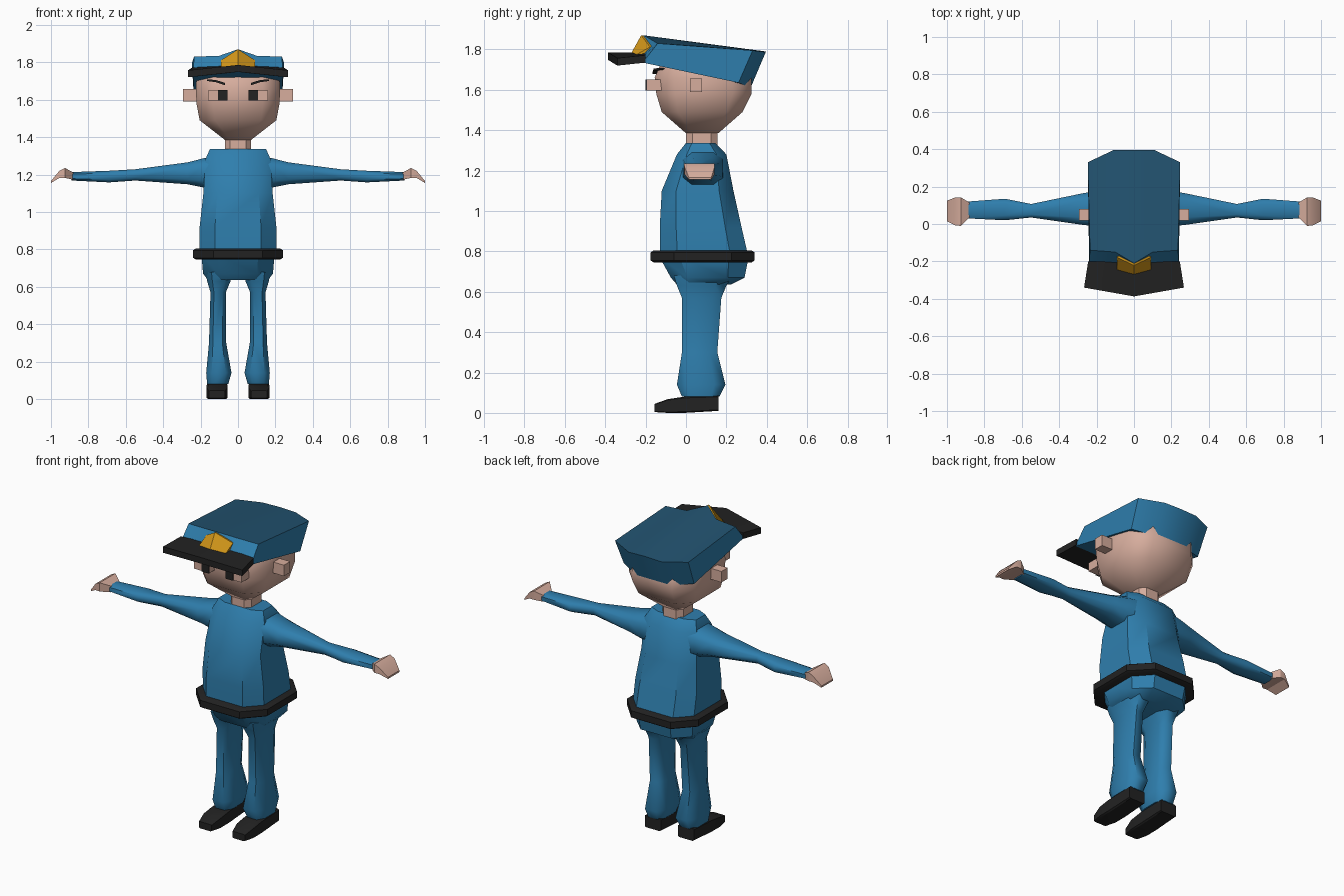
import bpy
import bmesh
import math

default_cube = bpy.data.objects.get("Cube")
if default_cube:
    bpy.data.objects.remove(default_cube, do_unlink=True)


def make_material(name, red, green, blue):
    material = bpy.data.materials.new(name)
    material.use_nodes = True
    colour = (red, green, blue, 1)
    material.diffuse_color = colour
    shader = material.node_tree.nodes["Principled BSDF"]
    shader.inputs["Base Color"].default_value = colour
    shader.inputs["Roughness"].default_value = 0.8
    return material


BLUE = make_material("uniform_blue", 0.028, 0.21, 0.42)
DARK_BLUE = make_material("cap_top_dark_blue", 0.016, 0.085, 0.16)
SKIN = make_material("skin", 0.68, 0.42, 0.34)
BLACK = make_material("leather_black", 0.016, 0.016, 0.016)
GOLD = make_material("badge_gold", 0.65, 0.31, 0.01)


def build(name, points, faces, material, mirror=False, sharp_angle=40):
    """Create an object from points and faces, optionally mirrored across x."""
    bm = bmesh.new()
    corners = [bm.verts.new(point) for point in points]
    for face in faces:
        bm.faces.new([corners[index] for index in face])
    bmesh.ops.remove_doubles(bm, verts=bm.verts[:], dist=0.0005)
    if mirror:
        geometry = bm.verts[:] + bm.edges[:] + bm.faces[:]
        bmesh.ops.mirror(bm, geom=geometry, axis='X', merge_dist=0.0005)
    bmesh.ops.recalc_face_normals(bm, faces=bm.faces[:])
    mesh = bpy.data.meshes.new(name)
    bm.to_mesh(mesh)
    bm.free()
    mesh.materials.append(material)
    for polygon in mesh.polygons:
        polygon.use_smooth = True
    mesh.set_sharp_from_angle(angle=math.radians(sharp_angle))
    obj = bpy.data.objects.new(name, mesh)
    bpy.context.collection.objects.link(obj)
    return obj


def octagon(a0, a1, b0, b1, k):
    """Eight-sided outline in a rectangle; k = 1 gives the full rectangle."""
    signs = [(k, -1), (1, -k), (1, k), (k, 1), (-k, 1), (-1, k), (-1, -k), (-k, -1)]
    middle_a, middle_b = (a0 + a1) / 2, (b0 + b1) / 2
    half_a, half_b = (a1 - a0) / 2, (b1 - b0) / 2
    return [(middle_a + s * half_a, middle_b + t * half_b) for s, t in signs]


def loft(name, axis, rings, material, k=0.55, mirror=False, sharp_angle=40):
    """Skin octagonal rings (position, a0, a1, b0, b1) along an axis."""
    place = {
        'X': lambda p, a, b: (p, a, b),
        'Y': lambda p, a, b: (a, p, b),
        'Z': lambda p, a, b: (a, b, p),
    }[axis]
    points = []
    for position, *limits in rings:
        points += [place(position, a, b) for a, b in octagon(*limits, k)]
    last = len(points) - 8
    faces = [range(8), range(last, last + 8)]
    for start in range(0, last, 8):
        for i in range(8):
            j = (i + 1) % 8
            faces.append((start + i, start + j, start + j + 8, start + i + 8))
    return build(name, points, faces, material, mirror, sharp_angle)


def body_loft(name, rings, material, **options):
    """Centred vertical loft from rows of (z, half width, front y, back y)."""
    rows = [(z, -half, half, front, back) for z, half, front, back in rings]
    return loft(name, 'Z', rows, material, **options)


def box(name, x0, x1, y0, y1, z0, z1, material):
    rows = [(y0, x0, x1, z0, z1), (y1, x0, x1, z0, z1)]
    return loft(name, 'Y', rows, material, k=1, mirror=True)


# Torso, belt and hips
body_loft("shirt", [
    (0.79, 0.205, -0.13, 0.305),
    (0.92, 0.205, -0.13, 0.275),
    (1.1, 0.185, -0.12, 0.235),
    (1.28, 0.175, -0.045, 0.2),
    (1.337, 0.15, 0.0, 0.145),
], BLUE, k=0.6)
body_loft("belt", [
    (0.745, 0.225, -0.16, 0.325),
    (0.755, 0.24, -0.175, 0.34),
    (0.795, 0.24, -0.175, 0.34),
    (0.805, 0.225, -0.16, 0.325),
], BLACK, k=0.55)
body_loft("hips", [
    (0.77, 0.195, -0.13, 0.31),
    (0.67, 0.187, -0.075, 0.29),
    (0.635, 0.16, -0.045, 0.22),
], BLUE)

# Legs and shoes
loft("trouser_legs", 'Z', [
    (0.68, 0.03, 0.175, -0.06, 0.23),
    (0.63, 0.04, 0.165, -0.045, 0.2),
    (0.57, 0.065, 0.147, -0.02, 0.175),
    (0.3, 0.063, 0.155, -0.02, 0.155),
    (0.14, 0.035, 0.17, -0.045, 0.195),
    (0.08, 0.052, 0.165, -0.02, 0.165),
], BLUE, mirror=True, sharp_angle=60)
loft("shoes", 'Y', [
    (-0.155, 0.07, 0.155, 0.004, 0.045),
    (-0.09, 0.056, 0.168, 0, 0.068),
    (-0.01, 0.055, 0.168, 0, 0.08),
    (0.16, 0.058, 0.165, 0.01, 0.085),
], BLACK, k=0.85, mirror=True, sharp_angle=30)

# Sleeves and hands
loft("sleeves", 'X', [
    (0.12, -0.02, 0.185, 1.12, 1.3),
    (0.18, -0.015, 0.18, 1.13, 1.288),
    (0.27, -0.005, 0.165, 1.148, 1.265),
    (0.55, 0.035, 0.107, 1.168, 1.228),
    (0.69, 0.02, 0.135, 1.158, 1.22),
    (0.89, 0.03, 0.12, 1.168, 1.213),
], BLUE, mirror=True, sharp_angle=60)
loft("hands", 'X', [
    (0.88, 0.035, 0.115, 1.172, 1.21),
    (0.925, -0.01, 0.142, 1.182, 1.235),
    (0.955, -0.008, 0.142, 1.182, 1.22),
    (1.0, 0.015, 0.125, 1.155, 1.165),
], SKIN, k=1, mirror=True, sharp_angle=30)

# Neck, head and ears
body_loft("neck", [(1.3, 0.07, 0.0, 0.155), (1.41, 0.07, 0.0, 0.155)], SKIN, k=0.6)
body_loft("head", [
    (1.385, 0.07, 0.0, 0.16),
    (1.49, 0.205, -0.12, 0.28),
    (1.58, 0.222, -0.147, 0.325),
    (1.66, 0.225, -0.155, 0.325),
    (1.72, 0.222, -0.13, 0.28),
    (1.77, 0.2, -0.1, 0.2),
], SKIN, k=0.6, sharp_angle=50)
box("ears", 0.2, 0.295, 0.02, 0.08, 1.59, 1.657, SKIN)

# Face
box("eyes", 0.055, 0.16, -0.195, -0.05, 1.597, 1.65, SKIN)
box("pupils", 0.056, 0.106, -0.201, -0.194, 1.596, 1.652, BLACK)
loft("eyebrows", 'X', [
    (0.07, -0.165, -0.12, 1.678, 1.69),
    (0.12, -0.16, -0.11, 1.694, 1.706),
    (0.165, -0.13, -0.07, 1.7, 1.708),
], BLACK, k=1, mirror=True)

# Cap crown: half outline of the lower and upper rims, mirrored
lower_rim = [(0, -0.25, 1.75), (0.1, -0.24, 1.745), (0.24, -0.215, 1.735),
             (0.237, 0.26, 1.635), (0.1, 0.32, 1.61), (0, 0.32, 1.61)]
upper_rim = [(0, -0.21, 1.87), (0.1, -0.15, 1.835), (0.235, -0.14, 1.83),
             (0.247, 0.33, 1.795), (0.11, 0.395, 1.787), (0, 0.395, 1.79)]
crown_faces = [(i, i + 1, i + 7, i + 6) for i in range(5)]
crown_faces += [range(6), (6, 7, 10, 11), (7, 8, 9, 10)]
crown = build("cap_crown", lower_rim + upper_rim, crown_faces, BLUE, True, 30)
crown.data.materials.append(DARK_BLUE)
for polygon in crown.data.polygons:
    if polygon.normal.z > 0.75:
        polygon.material_index = 1

# Cap visor: half plate, mirrored
visor_top = [(0, -0.2, 1.785), (0.245, -0.2, 1.772),
             (0.267, -0.34, 1.757), (0, -0.387, 1.786)]
visor_bottom = [(x, y, z - 0.037) for x, y, z in visor_top]
visor_faces = [(0, 1, 2, 3), (4, 5, 6, 7), (0, 1, 5, 4), (1, 2, 6, 5), (2, 3, 7, 6)]
build("cap_visor", visor_top + visor_bottom, visor_faces, BLACK, True, 30)

# Cap badge: half shield with its back sunk into the crown
badge_front = [(0, -0.222, 1.87), (0.09, -0.178, 1.812),
               (0.09, -0.245, 1.775), (0, -0.272, 1.78)]
badge_back = [(x, y + 0.04, z - 0.008) for x, y, z in badge_front]
build("cap_badge", badge_front + badge_back, visor_faces, GOLD, True, 30)
